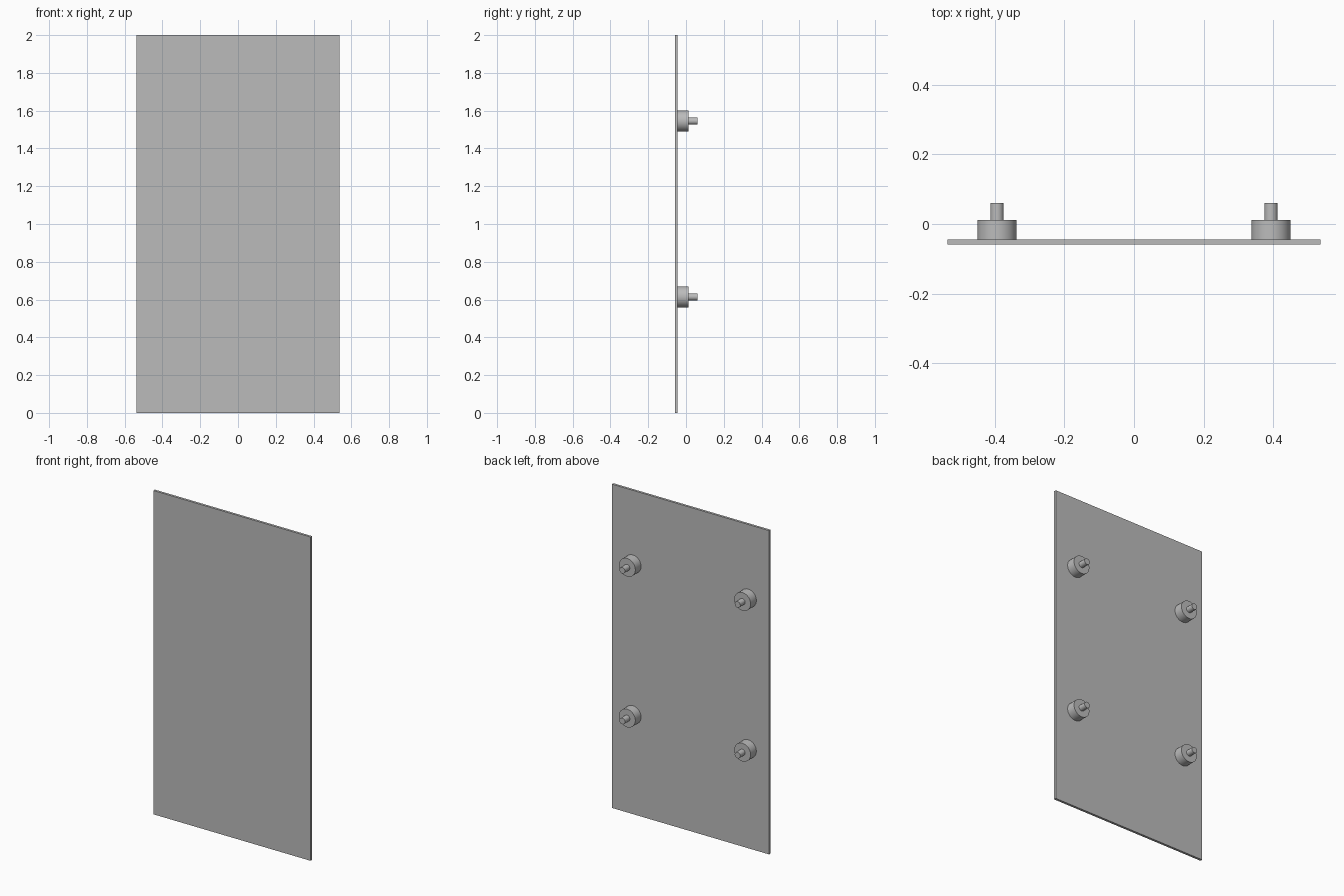
import bpy
import math

cube = bpy.data.objects.get("Cube")
if cube:
    bpy.data.objects.remove(cube, do_unlink=True)

grey = bpy.data.materials.new("plain_grey")
grey.use_nodes = True
grey.diffuse_color = (0.5, 0.5, 0.5, 1)
grey.node_tree.nodes["Principled BSDF"].inputs["Base Color"].default_value = (0.5, 0.5, 0.5, 1)

BACK = -0.044   # rear face of the panel


def cylinder(name, x, z, radius, y0, y1):
    """Smooth-sided cylinder along y from y0 to y1."""
    bpy.ops.mesh.primitive_cylinder_add(
        vertices=48, radius=radius, depth=y1 - y0,
        location=(x, (y0 + y1) / 2, z), rotation=(math.pi / 2, 0, 0))
    obj = bpy.context.object
    obj.name = name
    obj.data.materials.append(grey)
    bpy.ops.object.shade_smooth_by_angle(angle=math.radians(30))


# Flat upright panel
bpy.ops.mesh.primitive_cube_add(size=1, location=(0, (BACK - 0.059) / 2, 1))
panel = bpy.context.object
panel.name = "panel"
panel.scale = (1.074, BACK + 0.059, 2)
bpy.ops.object.transform_apply(location=False, rotation=False, scale=True)
panel.data.materials.append(grey)

# Four standoffs on the back, each a wide spacer with a thin stud
for side, x in (("right", -0.394), ("left", 0.394)):
    for level, z in (("lower", 0.614), ("upper", 1.545)):
        cylinder(f"{level}_{side}_spacer", x, z, 0.056, BACK, 0.012)
        cylinder(f"{level}_{side}_stud", x, z, 0.019, 0.012, 0.06)
